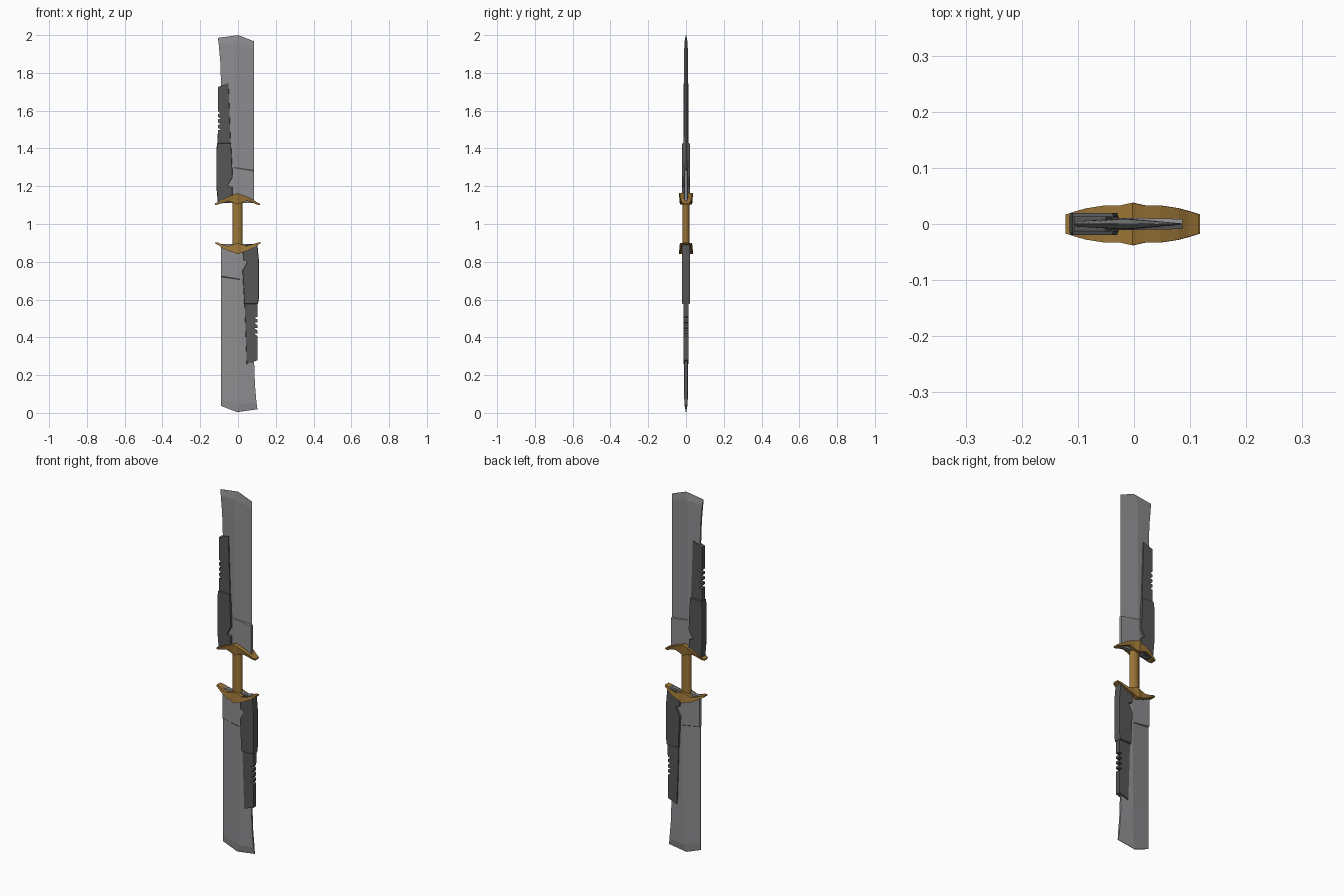
import bpy, bmesh, math
from mathutils import Matrix, Vector

if "Cube" in bpy.data.objects:
    bpy.data.objects.remove(bpy.data.objects["Cube"])

CX, CZ = -0.002, 1.002   # centre of the half-turn symmetry


def material(name, rgb):
    m = bpy.data.materials.new(name)
    m.diffuse_color = (*rgb, 1)
    m.use_nodes = True
    m.node_tree.nodes["Principled BSDF"].inputs["Base Color"].default_value = m.diffuse_color
    return m


STEEL = material("blade grey", (0.27, 0.265, 0.275))
DARK = material("dark grey", (0.092, 0.092, 0.094))
GOLD = material("dull gold", (0.33, 0.18, 0.038))


def loft(name, rings, mat):
    """Skin a row of equal-sized point rings, close the ends, add the half-turn twin."""
    bm = bmesh.new()
    rows = [[bm.verts.new(p) for p in r] for r in rings]
    n = len(rows[0])
    for a, b in zip(rows, rows[1:]):
        for i in range(n):
            j = (i + 1) % n
            bm.faces.new((a[i], a[j], b[j], b[i]))
    bm.faces.new(rows[0])
    bm.faces.new(rows[-1])
    bmesh.ops.recalc_face_normals(bm, faces=bm.faces[:])
    me = bpy.data.meshes.new(name)
    bm.to_mesh(me)
    bm.free()
    me.materials.append(mat)
    turned = me.copy()
    turned.transform(Matrix.Translation((2 * CX, 0, 2 * CZ)) @ Matrix.Rotation(math.pi, 4, 'Y'))
    for label, data in (("upper_", me), ("lower_", turned)):
        bpy.context.collection.objects.link(bpy.data.objects.new(label + name, data))


def plate(name, outline, half, chamfer, shrink):
    """Flat plate in the xz plane with chamfered front and back rims."""
    c = sum((Vector(p) for p in outline), Vector((0, 0))) / len(outline)
    rings = []
    for y, s in ((-half, shrink), (-half + chamfer, 1), (half - chamfer, 1), (half, shrink)):
        rings.append([(c.x + (x - c.x) * s, y, c.y + (z - c.y) * (1 - (1 - s) * 0.25))
                      for x, z in outline])
    loft(name, rings, DARK)


# Blade: each row gives (x, z, half thickness) at the back, ridge and cutting edge
rows = [
    ((-.09, 1.11, .005), (-.018, 1.11, .011), (.086, 1.11, .009)),
    ((-.09, 1.29, .005), (-.018, 1.297, .011), (.086, 1.28, .009)),
    ((-.09, 1.292, .005), (-.018, 1.299, .011), (.086, 1.284, .001)),
    ((-.09, 1.75, .005), (-.018, 1.75, .010), (.086, 1.75, .001)),
    ((-.094, 1.86, .005), (-.018, 1.86, .010), (.086, 1.85, .001)),
    ((-.102, 1.95, .005), (-.015, 1.958, .009), (.086, 1.928, .001)),
    ((-.107, 1.985, .001), (0, 2.0, .001), (.086, 1.967, .0008)),
]
loft("blade", [[(x, -t, z) for x, z, t in r] + [(x, t, z) for x, z, t in reversed(r)]
               for r in rows], STEEL)

# Thick plate beside the guard, with a hooked notch on its inner side
plate("guard_side_plate",
      [(-.106, 1.105), (-.028, 1.12), (-.03, 1.195), (-.054, 1.204), (-.044, 1.222),
       (-.028, 1.25), (-.037, 1.428), (-.11, 1.428), (-.115, 1.395), (-.115, 1.2)],
      .020, .006, .95)

# Thinner plate along the back, with four slanted teeth cut in its rim
outline = [(-.108, 1.40), (-.038, 1.40), (-.05, 1.745), (-.107, 1.725)]
for i in range(4):
    z = 1.59 - i * .029
    outline += [(-.107, z + .008), (-.091, z - .005), (-.107, z - .007)]
plate("back_plate", outline, .013, .002, .98)

# Guard: stations of (distance from middle, top z, bottom z, half depth)
half = [(.119, 1.108, 1.100, .017), (.100, 1.117, 1.104, .023), (.082, 1.130, 1.113, .028),
        (.050, 1.146, 1.122, .033), (.022, 1.155, 1.112, .033)]
stations = [(-d, *r) for d, *r in half] + [(0, 1.164, 1.104, .038)] + half[::-1]
loft("guard", [[(x - .003, -h, t), (x - .003, h, t), (x - .003, h * .85, b), (x - .003, -h * .85, b)]
               for x, t, b, h in stations], GOLD)

# Oval grip between the two guards
bpy.ops.mesh.primitive_cylinder_add(vertices=16, radius=1, depth=.25, location=(-.003, 0, CZ))
grip = bpy.context.object
grip.name = "grip"
grip.scale = (.027, .018, 1)
bpy.ops.object.transform_apply(location=False, rotation=False, scale=True)
grip.data.materials.append(GOLD)
bpy.ops.object.shade_smooth_by_angle(angle=math.radians(40))
